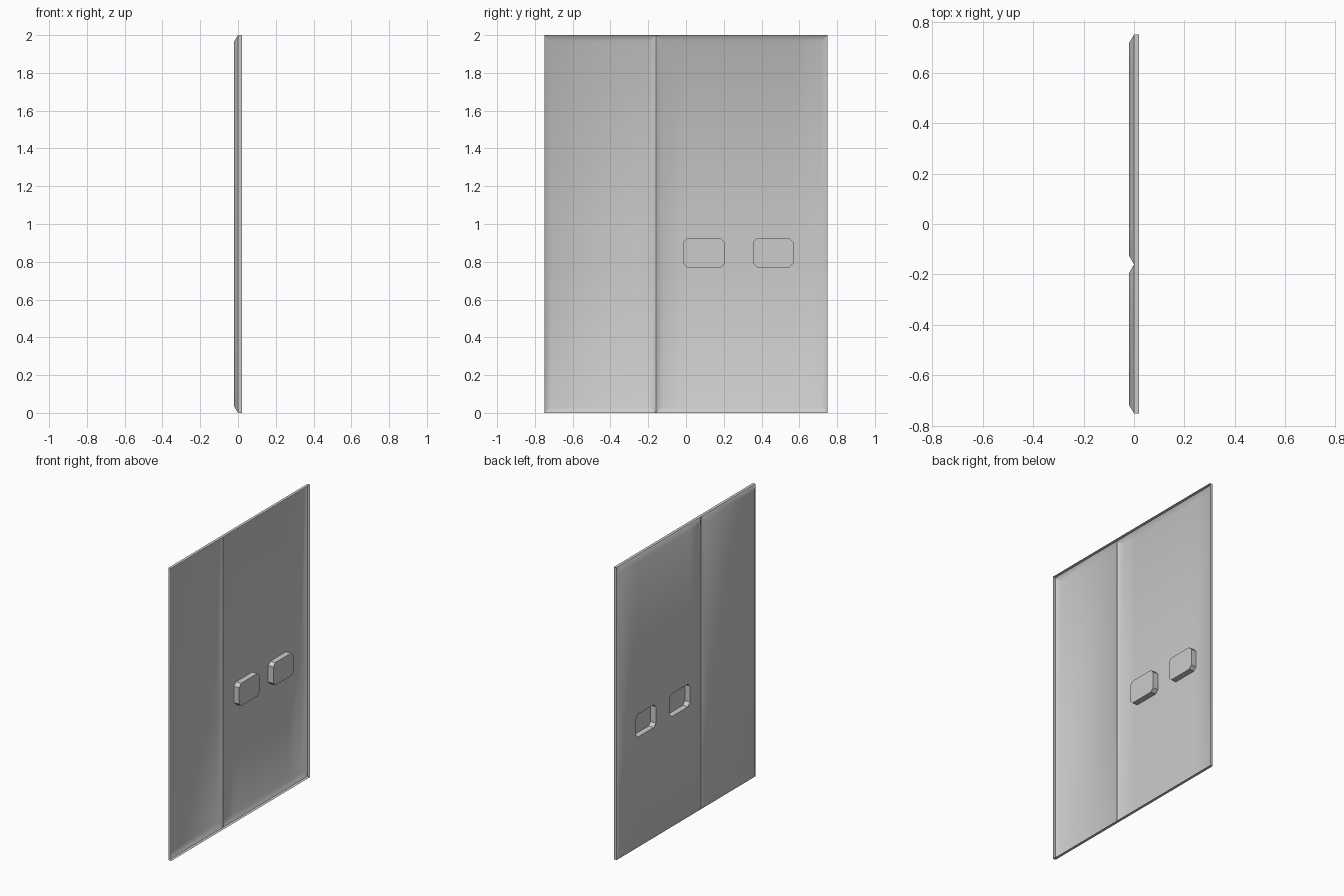
import bpy, bmesh, math

cube = bpy.data.objects.get("Cube")
if cube:
    bpy.data.objects.remove(cube, do_unlink=True)

FACE, STEP, BACK = -0.02, 0.0, 0.02      # outer face, chamfer foot, back rim
HALF, TOP, BEVEL = 0.75, 2.0, 0.033
GROOVE, GROOVE_HALF = -0.16, 0.035
CORNER = 0.022
Z_LOW, Z_HIGH = 0.77, 0.925
pockets = [(-0.015, 0.205), (0.355, 0.57)]

grey = bpy.data.materials.new("panel grey")
grey.use_nodes = True
grey.diffuse_color = (0.6, 0.6, 0.6, 1)
grey.node_tree.nodes["Principled BSDF"].inputs["Base Color"].default_value = grey.diffuse_color


def stations(low, high):
    return [low, low + CORNER, high - CORNER, high]


def depth(y, z):
    """Pressed sheet: raised face with chamfered border and a vertical V groove."""
    border = 1 - min(HALF - abs(y), z, TOP - z) / BEVEL
    groove = 1 - abs(y - GROOVE) / GROOVE_HALF
    return FACE + (STEP - FACE) * max(0, border, groove)


# Lines where the sheet folds
ys = [-HALF, -HALF + BEVEL, GROOVE - GROOVE_HALF, GROOVE, GROOVE + GROOVE_HALF]
for low, high in pockets:
    ys += stations(low, high)
ys += [HALF - BEVEL, HALF]
zs = [0, BEVEL] + stations(Z_LOW, Z_HIGH) + [TOP - BEVEL, TOP]

bm = bmesh.new()
grid = [[bm.verts.new((depth(y, z), y, z)) for z in zs] for y in ys]
for a, b in zip(grid, grid[1:]):
    for j in range(len(zs) - 1):
        quad = [a[j], a[j + 1], b[j + 1], b[j]]
        lows = [v for v in quad if v.co.x < FACE + 1e-4]
        if len(lows) == 1:                # mitre where folds meet
            k = quad.index(lows[0])
            q = quad[k:] + quad[:k]
            bm.faces.new(q[:3])
            bm.faces.new([q[0], q[2], q[3]])
        else:
            bm.faces.new(quad)

# Handle pockets with cut corners
for low, high in pockets:
    y_mid, z_mid = (low + high) / 2, (Z_LOW + Z_HIGH) / 2

    def inside(f):
        c = f.calc_center_median()
        return low < c.y < high and Z_LOW < c.z < Z_HIGH

    def reach(v):
        return abs(v.co.y - y_mid) + abs(v.co.z - z_mid)

    cut = (high - low + Z_HIGH - Z_LOW) / 2 - CORNER
    for f in [f for f in bm.faces if inside(f)]:
        if max(reach(v) for v in f.verts) > cut + 1e-4:
            ends = [v for v in f.verts if abs(reach(v) - cut) < 1e-4]
            bmesh.utils.face_split(f, ends[0], ends[1])
    floor = [f for f in bm.faces if inside(f)
             and max(reach(v) for v in f.verts) < cut + 1e-4]
    result = bmesh.ops.extrude_face_region(bm, geom=floor)
    bmesh.ops.delete(bm, geom=[f for f in floor if f.is_valid], context='FACES')
    for v in result["geom"]:
        if isinstance(v, bmesh.types.BMVert):
            v.co.x = BACK - 0.001

# Side rim, open at the back
rim = [e for e in bm.edges if e.is_boundary]
result = bmesh.ops.extrude_edge_only(bm, edges=rim)
for v in result["geom"]:
    if isinstance(v, bmesh.types.BMVert):
        v.co.x = BACK

mesh = bpy.data.meshes.new("door_panel")
bm.to_mesh(mesh)
bm.free()
mesh.materials.append(grey)
panel = bpy.data.objects.new("door_panel", mesh)
bpy.context.collection.objects.link(panel)
bpy.ops.object.select_all(action='DESELECT')
panel.select_set(True)
bpy.context.view_layer.objects.active = panel
bpy.ops.object.shade_smooth_by_angle(angle=math.radians(40))
